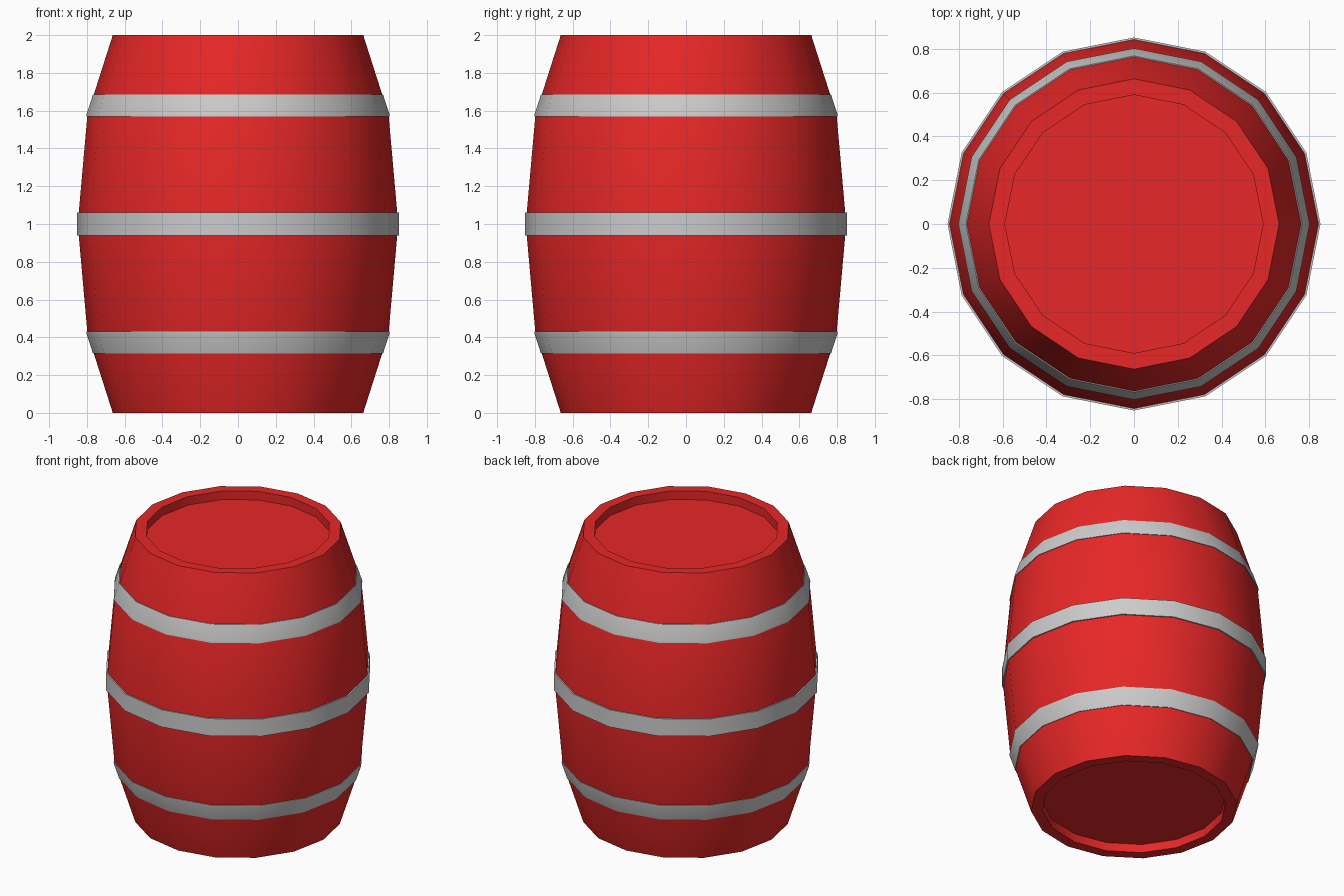
import bpy, bmesh, math

if "Cube" in bpy.data.objects:
    bpy.data.objects.remove(bpy.data.objects["Cube"])

SIDES = 16

red = bpy.data.materials.new("red_paint")
red.diffuse_color = (0.8, 0.02, 0.02, 1)
red.use_nodes = True
red.node_tree.nodes["Principled BSDF"].inputs["Base Color"].default_value = red.diffuse_color


def lathe(name, profile, closed=False, material=None):
    """Revolve (radius, z) points around z; open profiles start and end on a cap."""
    bm = bmesh.new()
    rings = [[bm.verts.new((r * math.cos(2 * math.pi * i / SIDES),
                            r * math.sin(2 * math.pi * i / SIDES), z))
              for i in range(SIDES)] for r, z in profile]
    pairs = list(zip(rings, rings[1:]))
    if closed:
        pairs.append((rings[-1], rings[0]))
    else:
        bm.faces.new(rings[0])
        bm.faces.new(rings[-1])
    for a, b in pairs:
        for i in range(SIDES):
            j = (i + 1) % SIDES
            bm.faces.new((a[i], a[j], b[j], b[i]))
    bmesh.ops.recalc_face_normals(bm, faces=bm.faces)
    mesh = bpy.data.meshes.new(name)
    bm.to_mesh(mesh)
    bm.free()
    obj = bpy.data.objects.new(name, mesh)
    bpy.context.collection.objects.link(obj)
    if material:
        mesh.materials.append(material)
    bpy.ops.object.select_all(action='DESELECT')
    obj.select_set(True)
    bpy.context.view_layer.objects.active = obj
    bpy.ops.object.shade_smooth_by_angle(angle=math.radians(30))
    return obj


# barrel body: bulging staves with a recessed lid at both ends
lower = [(0.59, 0.06), (0.59, 0), (0.663, 0), (0.797, 0.42), (0.844, 0.95)]
upper = [(r, 2 - z) for r, z in reversed(lower)]
lathe("barrel_body", lower + upper, material=red)

# metal hoops, slightly proud of the staves
hoop = [(0.75, 0.315), (0.768, 0.315), (0.802, 0.42), (0.803, 0.43), (0.75, 0.43)]
lathe("bottom_hoop", hoop, closed=True)
lathe("middle_hoop", [(0.82, 0.94), (0.852, 0.94), (0.852, 1.06), (0.82, 1.06)], closed=True)
lathe("top_hoop", [(r, 2 - z) for r, z in hoop], closed=True)
